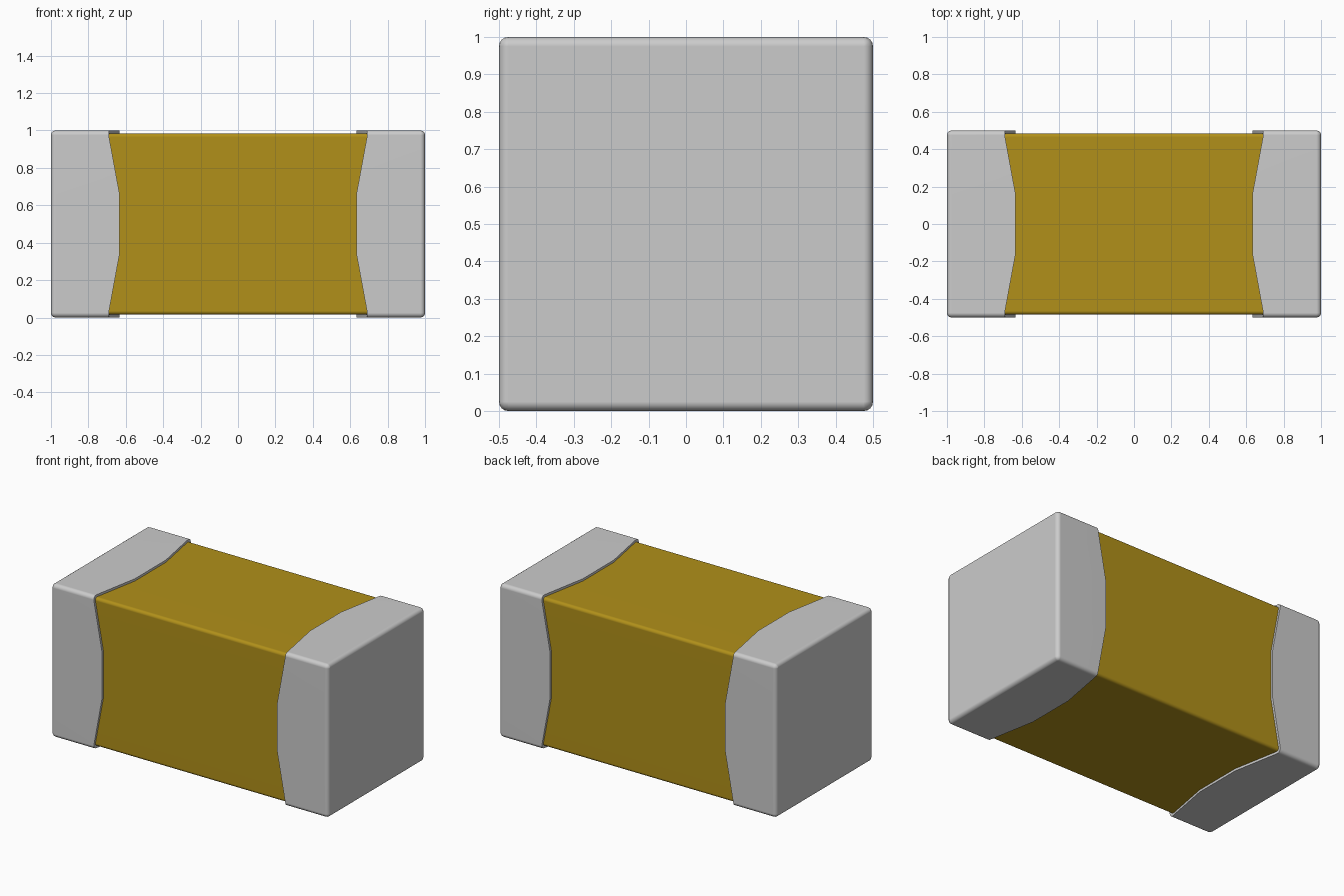
import bpy, bmesh, math

if "Cube" in bpy.data.objects:
    bpy.data.objects.remove(bpy.data.objects["Cube"])

R = 0.025      # cap edge rounding
SEG = 4        # segments per rounded edge


def section(half, r, splits):
    """Rounded square in (y, z), with optional extra points along each side."""
    side = [(half, t) for t in splits]
    c = half - r
    for i in range(SEG + 1):
        a = math.pi / 2 * i / SEG
        side.append((c + r * math.cos(a), c + r * math.sin(a)))
    pts = []
    for q in range(4):
        for y, z in side:
            for _ in range(q):
                y, z = -z, y
            pts.append((y, z))
    return pts


def loft(name, rings, fill_ends):
    """Skin a list of rings of equal length, closing the chosen ends."""
    bm = bmesh.new()
    vr = [[bm.verts.new(p) for p in ring] for ring in rings]
    n = len(vr[0])
    for a, b in zip(vr, vr[1:]):
        for i in range(n):
            j = (i + 1) % n
            bm.faces.new((a[i], a[j], b[j], b[i]))
    for k in fill_ends:
        bm.faces.new(vr[k])
    bmesh.ops.remove_doubles(bm, verts=bm.verts, dist=1e-5)
    bmesh.ops.recalc_face_normals(bm, faces=bm.faces)
    mesh = bpy.data.meshes.new(name)
    bm.to_mesh(mesh)
    bm.free()
    ob = bpy.data.objects.new(name, mesh)
    bpy.context.collection.objects.link(ob)
    bpy.ops.object.select_all(action='DESELECT')
    ob.select_set(True)
    bpy.context.view_layer.objects.active = ob
    bpy.ops.object.shade_smooth_by_angle(angle=math.radians(30))
    wn = ob.modifiers.new("flat_faces", 'WEIGHTED_NORMAL')
    wn.keep_sharp = True
    ob.location.z = 0.5
    return ob


# Ceramic body running inside both caps
gold = bpy.data.materials.new("gold_ceramic")
gold.diffuse_color = (0.44, 0.28, 0.01, 1)
gold.use_nodes = True
gold.node_tree.nodes["Principled BSDF"].inputs["Base Color"].default_value = gold.diffuse_color
profile = section(0.485, 0.02, ())
body = loft("body", [[(x, y, z) for y, z in profile] for x in (-0.97, 0.97)], (0, -1))
body.data.materials.append(gold)

# Metal end caps with a faceted, bowed inner edge
SPLITS = (-0.16, 0.16)


def bowed_x(y, z):
    t = min(abs(y), abs(z))          # distance along the side from its middle
    return 0.633 + 0.06 * max(0, t - 0.16) / 0.325


for name, s in (("left_cap", -1), ("right_cap", 1)):
    rings = []
    for i in range(SEG + 1):
        a = math.pi / 2 * i / SEG
        r = R * math.sin(a)
        x = 1 - R + R * math.cos(a)
        rings.append([(s * x, y, z) for y, z in section(0.5 - R + r, r, SPLITS)])
    outer = section(0.5, R, SPLITS)
    inner = section(0.48, 0.008, SPLITS)
    # Corner points all share the outermost position of the bow
    edge = [s * min(bowed_x(y, z), 0.691) for y, z in outer]
    rings.append([(x, y, z) for x, (y, z) in zip(edge, outer)])
    rings.append([(x, y, z) for x, (y, z) in zip(edge, inner)])
    loft(name, rings, (0,))
